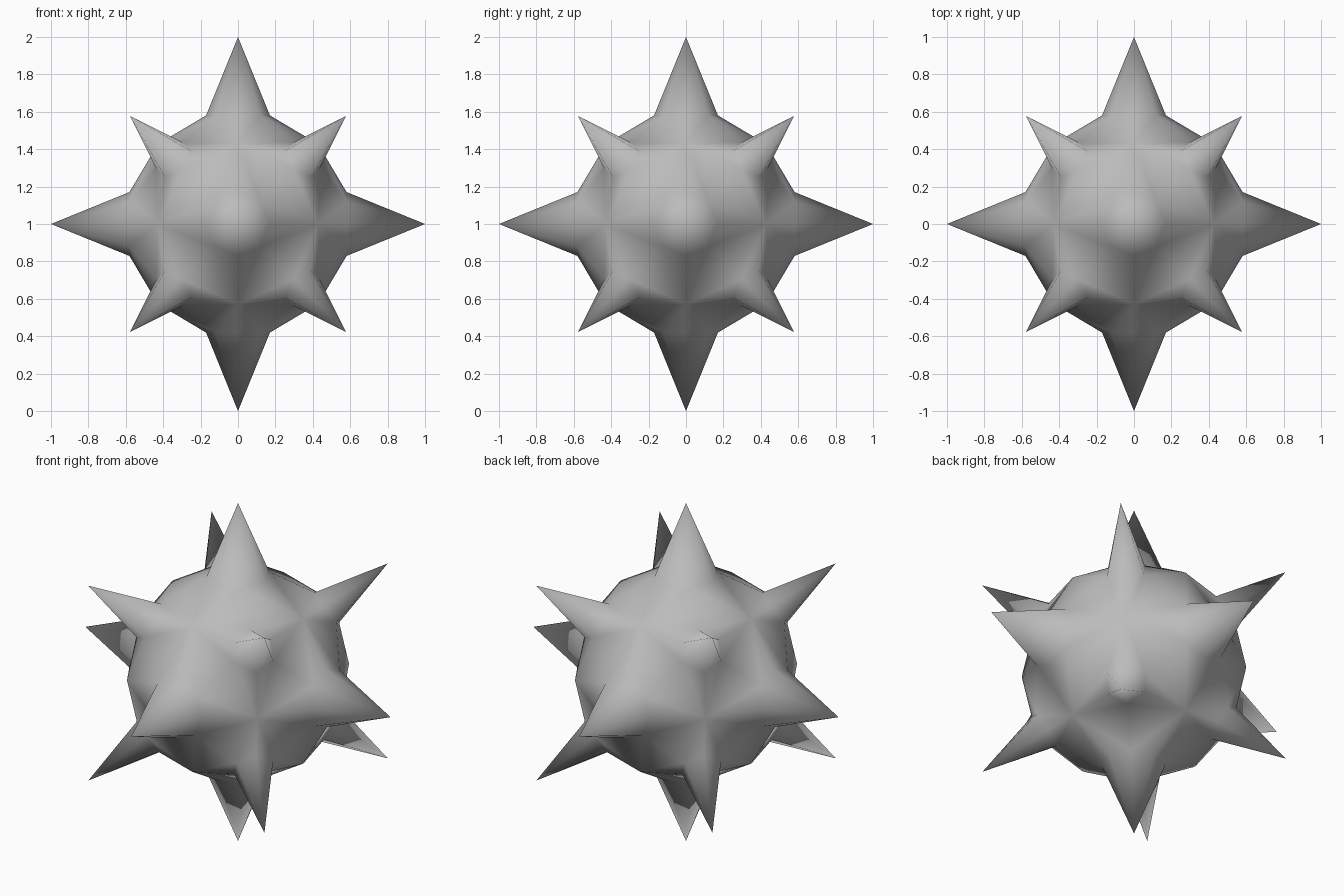
import bpy, bmesh
from itertools import permutations, product
from math import radians, sin, cos
from mathutils import Vector

cube = bpy.data.objects.get("Cube")
if cube:
    bpy.data.objects.remove(cube, do_unlink=True)

BODY_RADIUS = 0.605
TIP_RADIUS = 1.0
BIG_BASE = radians(16.4)     # half angle of the eight-sided spike bases
SMALL_BASE = radians(11)     # half angle of the six-sided spike bases

bm = bmesh.new()
cache = {}


def vert(direction, radius):
    """Shared vertex in a direction from the ball's centre."""
    co = direction.normalized() * radius
    key = tuple(round(c, 4) + 0.0 for c in co)
    if key not in cache:
        cache[key] = bm.verts.new(co + Vector((0, 0, 1)))
    return cache[key]


def base(axis, toward, angle):
    """Spike base vertex, tilted from the spike axis toward a direction."""
    a = axis.normalized()
    side = (toward - a * toward.dot(a)).normalized()
    return vert(a * cos(angle) + side * sin(angle), BODY_RADIUS)


# One wedge of ball and spikes, repeated over all axis orders and signs
for order in permutations(range(3)):
    for signs in product((-1, 1), repeat=3):
        axis, edge = Vector(), Vector()
        corner = Vector(signs)
        axis[order[0]] = signs[order[0]]
        for i in order[:2]:
            edge[i] = signs[i]
        # Skip the repeats that the zero components would cause
        a1 = base(axis, edge, BIG_BASE)
        a2 = base(axis, corner, BIG_BASE)
        c1 = base(corner, edge, SMALL_BASE)
        c2 = base(corner, axis, SMALL_BASE)
        e = vert(edge, BODY_RADIUS)
        big_tip = vert(axis, TIP_RADIUS)
        small_tip = vert(corner, TIP_RADIUS)
        wedge = [(big_tip, a1, a2), (small_tip, c2, c1),
                 (e, a2, a1), (e, c2, a2), (e, c1, c2)]
        for tri in wedge:
            bm.faces.new(tri)

bmesh.ops.recalc_face_normals(bm, faces=bm.faces)
for f in bm.faces:
    f.smooth = True

mesh = bpy.data.meshes.new("spiked_ball")
bm.to_mesh(mesh)
bm.free()
ball = bpy.data.objects.new("spiked_ball", mesh)
bpy.context.collection.objects.link(ball)

# Plain grey surface
grey = bpy.data.materials.new("grey")
grey.use_nodes = True
colour = (0.5, 0.5, 0.5, 1)
grey.diffuse_color = colour
grey.node_tree.nodes["Principled BSDF"].inputs["Base Color"].default_value = colour
mesh.materials.append(grey)
